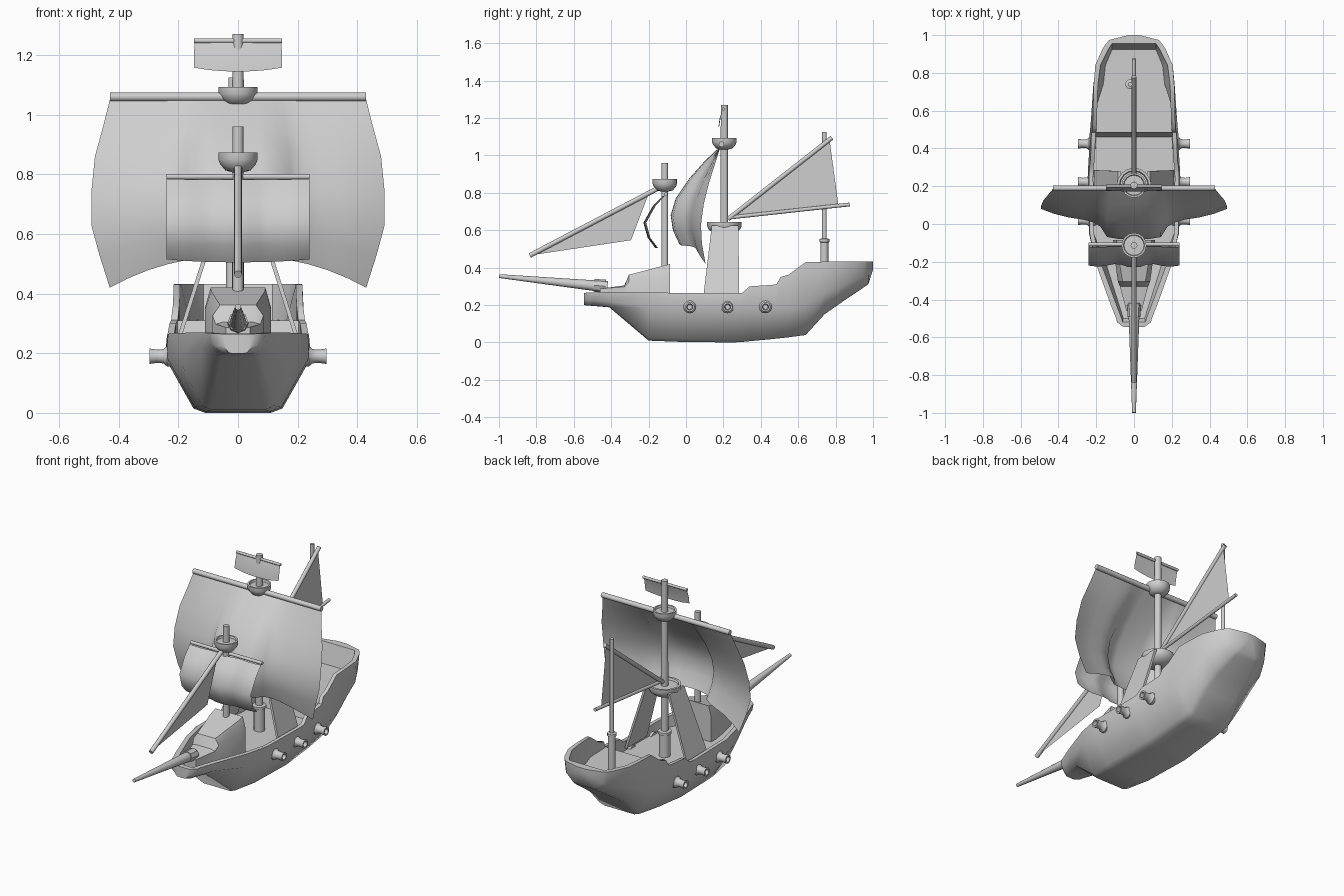
import bpy, bmesh, math
from mathutils import Vector

if "Cube" in bpy.data.objects:
    bpy.data.objects.remove(bpy.data.objects["Cube"])

mat = bpy.data.materials.new("light grey")
mat.diffuse_color = (0.62, 0.62, 0.62, 1)
mat.use_nodes = True
mat.node_tree.nodes["Principled BSDF"].inputs["Base Color"].default_value = mat.diffuse_color


def make(name, verts, faces, solid=True, angle=35):
    me = bpy.data.meshes.new(name)
    me.from_pydata([tuple(v) for v in verts], [], faces)
    bm = bmesh.new()
    bm.from_mesh(me)
    if solid:
        bmesh.ops.remove_doubles(bm, verts=bm.verts, dist=1e-5)
    bmesh.ops.recalc_face_normals(bm, faces=bm.faces)
    bm.to_mesh(me)
    bm.free()
    me.materials.append(mat)
    ob = bpy.data.objects.new(name, me)
    bpy.context.collection.objects.link(ob)
    bpy.ops.object.select_all(action='DESELECT')
    ob.select_set(True)
    bpy.context.view_layer.objects.active = ob
    bpy.ops.object.shade_smooth_by_angle(angle=math.radians(angle))
    return ob


def loft(name, rings, angle=35):
    """Skin closed rings of equal size and cap both ends."""
    n = len(rings[0])
    verts = [p for r in rings for p in r]
    faces = [(i * n + j, i * n + (j + 1) % n, (i + 1) * n + (j + 1) % n, (i + 1) * n + j)
             for i in range(len(rings) - 1) for j in range(n)]
    faces += [tuple(range(n)), tuple((len(rings) - 1) * n + j for j in range(n))]
    return make(name, verts, faces, True, angle)


def lathe(name, origin, axis, profile, n=12):
    """Round part: profile is (radius, distance along axis)."""
    q = Vector((0, 0, 1)).rotation_difference(Vector(axis).normalized())
    o = Vector(origin)
    rings = [[o + q @ Vector((r * math.cos(2 * math.pi * k / n), r * math.sin(2 * math.pi * k / n), d))
              for k in range(n)] for r, d in profile]
    return loft(name, rings)


def rod(name, a, b, r0, r1=None, n=12):
    d = Vector(b) - Vector(a)
    return lathe(name, a, d, [(r0, 0), (r0 if r1 is None else r1, d.length)], n)


def sheet(name, rows, folds):
    """Sail: rows of (half width, centre y, centre z, edge y, edge z); folds of (across, depth share)."""
    cols = [(-u, f) for u, f in reversed(folds)] + [(0, 0)] + folds
    m = len(cols)
    verts = [(w * u, cy + (ey - cy) * f, cz + (ez - cz) * abs(u) ** 2.3)
             for w, cy, cz, ey, ez in rows for u, f in cols]
    faces = [(i * m + j, i * m + j + 1, (i + 1) * m + j + 1, (i + 1) * m + j)
             for i in range(len(rows) - 1) for j in range(m - 1)]
    return make(name, verts, faces, False, 60)


# Hull stations: y, rim z, rim half width, belly half width, keel z
stations = [
    (-.545, .265, .055, .050, .20),
    (-.52, .267, .09, .082, .197),
    (-.50, .268, .095, .088, .196),
    (-.41, .27, .13, .122, .188),
    (-.20, .268, .205, .20, .01),
    (-.05, .265, .235, .238, .004),
    (.25, .262, .238, .245, 0),
    (.30, .265, .236, .243, .003),
    (.34, .30, .23, .24, .007),
    (.46, .308, .226, .236, .018),
    (.485, .312, .224, .234, .021),
    (.505, .35, .22, .232, .023),
    (.55, .363, .218, .228, .028),
    (.64, .43, .216, .222, .04),
    (.74, .432, .213, .215, .15),
    (.84, .432, .205, .20, .22),
    (.925, .432, .168, .158, .277),
    (.955, .432, .148, .138, .298),
    (.975, .432, .13, .12, .312),
    (1, .432, .03, .03, .39),
]
rings = []
for y, rz, rw, bw, kz in stations:
    bz = max(.185, kz + .4 * (rz - kz))
    iw = max(min(rw, bw) - .022, .01)
    # solid ends, low main deck, raised quarterdeck
    solid = y < -.51 or y > .95
    dz = rz if solid else max(.205 if y < .47 else .31, kz + .035)
    dw = iw if solid or -.1 < y < .7 else iw * .85
    half = [(.45 * bw, kz), (.61 * bw, kz + .08 * (bz - kz)), (bw, bz), (rw, rz), (iw, rz), (dw, dz)]
    rings.append([(x, y, z) for x, z in half] + [(-x, y, z) for x, z in reversed(half)])
loft("hull", rings, 50)

# Forecastle cabin: y, base half width, top half width, top z
cabin = [(-.46, .04, .03, .285), (-.33, .075, .05, .305), (-.305, .085, .06, .362),
         (-.13, .11, .09, .408), (-.085, .11, .092, .42)]
loft("forecastle", [[(b, y, .2), (b, y, (z + .29) / 2), (t, y, z), (-t, y, z),
                     (-b, y, (z + .29) / 2), (-b, y, .2)] for y, b, t, z in cabin], 45)

# Bowsprit with its collar
rod("bowsprit", (0, -.42, .297), (0, -.999, .355), .031, .010)
rod("bowsprit_collar", (0, -.43, .300), (0, -.492, .306), .036, .034, 8)

# Masts and their feet
rod("main_mast", (0, .205, .2), (0, .205, 1.27), .021, .019)
rod("fore_mast", (0, -.113, .25), (0, -.113, .96), .018)
rod("mizzen_mast", (-.02, .74, .31), (-.02, .74, 1.125), .012)
for name, x, y, z, h, s in (("main_foot", 0, .205, .2, .16, 1.5), ("mizzen_foot", -.02, .74, .305, .25, 1)):
    lathe(name, (x, y, z), (0, 0, 1), [(.021 * s, 0), (.021 * s, h - .02), (.026 * s, h - .018),
                                       (.026 * s, h - .003), (.02 * s, h)])


# Crow's nests: bowls with a shallow floor
def nest(name, y, top, r, depth):
    lathe(name, (0, y, top), (0, 0, 1),
          [(r * .3, -depth), (r * .65, -depth * .9), (r * .9, -depth * .6), (r, -depth * .35), (r, 0),
           (r * .85, 0), (r * .8, -.012), (r * .2, -.01)], 16)


nest("main_nest", .205, 1.093, .066, .062)
nest("fore_nest", -.113, .873, .066, .066)
nest("main_platform", .205, .643, .092, .065)

# Shroud panels and cannons on both sides
for s, side in ((1, "right"), (-1, "left")):
    t = .014
    lower = [(s * x, y, .225) for x, y in ((.213, .09), (.213, .285), (.213 - t, .285), (.213 - t, .09))]
    upper = [(s * x, y, .625) for x, y in ((.085, .138), (.085, .28), (.085 - t, .28), (.085 - t, .138))]
    loft("shroud_" + side, [lower, upper])
    for i in range(3):
        lathe(f"cannon_{side}_{i}", (s * .2, .02 + .2025 * i, .19), (s, 0, 0),
              [(.03, 0), (.034, .028), (.034, .038), (.024, .05), (.022, .07), (.026, .097),
               (.017, .097), (.013, .06)], 12)

# Yards
rod("main_yard", (-.43, .19, 1.06), (.43, .19, 1.06), .015)
rod("fore_yard", (-.24, -.108, .792), (.24, -.108, .792), .010)
rod("top_yard", (-.148, .2, 1.248), (.148, .2, 1.248), .008)

# Square sails, the main one bulging in its middle third
sheet("main_sail", [(.43, .185, 1.05, .185, 1.05), (.45, .10, .97, .16, .97), (.48, .02, .88, .125, .86),
                    (.492, -.055, .77, .095, .74), (.492, -.082, .68, .08, .63),
                    (.465, -.07, .60, .085, .53), (.43, -.035, .525, .105, .42)],
      [(.15, .01), (.29, .08), (.36, .42), (.45, .57), (.55, .65), (.7, .72), (.86, .84), (1, 1)])
sheet("fore_sail", [(.24, -.125, .782, -.115, .785), (.24, -.178, .73, -.162, .73),
                    (.24, -.228, .64, -.212, .64), (.24, -.205, .56, -.19, .56),
                    (.24, -.165, .505, -.15, .515)],
      [(.15, .1), (.3, .9), (.45, .95), (.65, .3), (.85, .2), (1, .5)])
sheet("top_sail", [(.145, .197, 1.245, .197, 1.245), (.148, .18, 1.2, .185, 1.2),
                   (.148, .172, 1.145, .178, 1.158)], [(.33, .1), (.66, .45), (1, 1)])

# Fore-and-aft spars and triangular sails
rod("jib_spar", (0, -.835, .465), (0, -.135, .832), .013)
make("jib_sail", [(0, -.82, .468), (0, -.2, .795), (0, -.294, .547)], [(0, 1, 2)], False)
rod("mizzen_gaff", (0, .225, .66), (0, .78, 1.095), .012)
rod("mizzen_boom", (0, .235, .668), (0, .875, .738), .010)
make("mizzen_sail", [(0, .24, .67), (0, .768, 1.08), (0, .815, .732)], [(0, 1, 2)], False)
